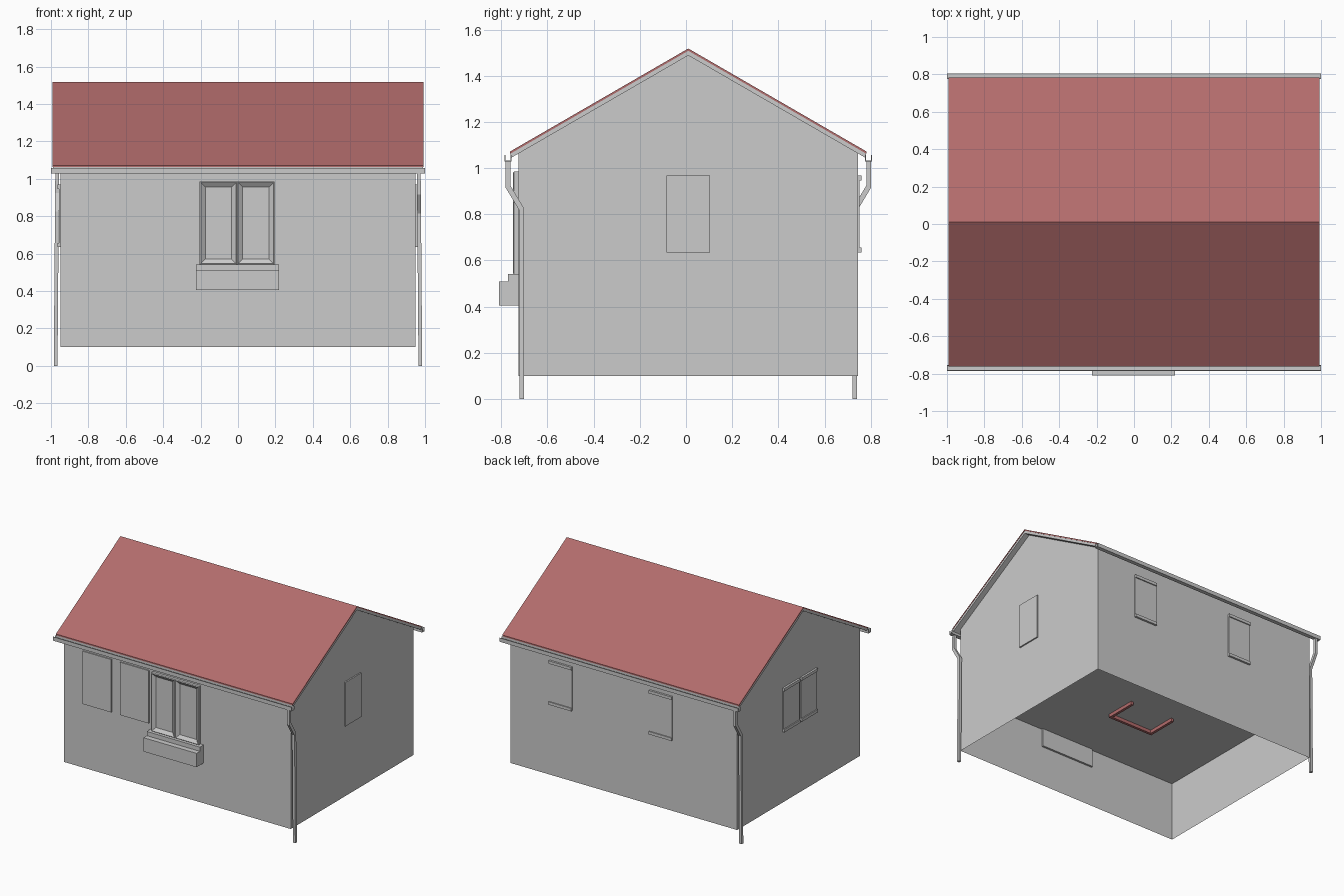
import bpy, bmesh

if "Cube" in bpy.data.objects:
    bpy.data.objects.remove(bpy.data.objects["Cube"])

red = bpy.data.materials.new("roof_red")
red.diffuse_color = (0.45, 0.15, 0.15, 1)
red.use_nodes = True
red.node_tree.nodes["Principled BSDF"].inputs["Base Color"].default_value = red.diffuse_color


def finish(name, bm, mat=None):
    bmesh.ops.recalc_face_normals(bm, faces=bm.faces)
    me = bpy.data.meshes.new(name)
    bm.to_mesh(me)
    bm.free()
    ob = bpy.data.objects.new(name, me)
    bpy.context.collection.objects.link(ob)
    if mat:
        me.materials.append(mat)
    return ob


def prism(name, yz, x0, x1, mat=None, open_bottom=False, lean=0.0):
    """Extrude a (y, z) profile along x; lean shifts x towards the foot."""
    bm = bmesh.new()
    f = bm.faces.new([bm.verts.new((x0, y, z)) for y, z in yz])
    new = bmesh.ops.extrude_face_region(bm, geom=[f])["geom"]
    for v in new:
        if isinstance(v, bmesh.types.BMVert):
            v.co.x = x1
    if lean:
        for v in bm.verts:
            v.co.x += lean * (1 - v.co.z)
    if open_bottom:
        low = min(z for _, z in yz) + 1e-4
        flat = [g for g in bm.faces if all(v.co.z < low for v in g.verts)]
        bmesh.ops.delete(bm, geom=flat, context='FACES')
    return finish(name, bm, mat)


def box(name, x, y, z, mat=None):
    return prism(name, [(y[0], z[0]), (y[1], z[0]), (y[1], z[1]), (y[0], z[1])], x[0], x[1], mat)


W, YF, YB, MID = 0.95, -0.725, 0.745, 0.01
SLOPE = 0.445 / 0.77


def chevron(top, bottom, half):
    e = SLOPE * half
    return [(MID - half, top - e), (MID, top), (MID + half, top - e),
            (MID + half, bottom - e), (MID, bottom), (MID - half, bottom - e)]


# Walls, open underneath, with an inner floor
wall_top = 1.493 - SLOPE * 0.735
prism("walls", [(YF, 0.1), (YB, 0.1), (YB, wall_top), (MID, 1.493), (YF, wall_top)],
      -W, W, open_bottom=True)
box("inner_floor", (-W + .003, W - .003), (YF + .003, YB - .003), (0.54, 0.545))
# Brown frame under the floor
box("under_floor_rail", (-0.38, 0.0), (-0.27, -0.25), (0.515, 0.54), red)
for x in (-0.38, -0.02):
    box("under_floor_arm", (x, x + 0.02), (-0.25, -0.03), (0.515, 0.54), red)

# Roof: grey boards with a thin red covering
prism("roof_boards", chevron(1.508, 1.488, 0.77), -0.99, 0.99)
prism("roof_covering", chevron(1.518, 1.508, 0.772), -0.992, 0.992, red)

# Gutters (open troughs) and one downpipe at each of two opposite corners
for name, s, yo, px in (("front", -1, -0.785, 0.967), ("back", 1, 0.805, -0.967)):
    i = -s  # inward direction
    t, w = 0.004, 0.03
    prism(name + "_gutter",
          [(yo, 1.057), (yo, 1.028), (yo + i * w, 1.028), (yo + i * w, 1.057),
           (yo + i * (w - t), 1.057), (yo + i * (w - t), 1.032),
           (yo + i * t, 1.032), (yo + i * t, 1.057)], -1, 1)
    a, b = yo + i * 0.004, yo + i * 0.064
    p = i * 0.02
    prism(name + "_downpipe",
          [(a, 1.03), (a, 0.915), (b, 0.815), (b, 0), (b + p, 0),
           (b + p, 0.825), (a + p, 0.925), (a + p, 1.03)],
          px - 0.01, px + 0.01, lean=0.008 if px > 0 else -0.008)

# Front shutters
for n, x in (("outer", -0.79), ("inner", -0.475)):
    box("front_panel_" + n, (x, x + 0.24), (YF - 0.008, YF + 0.01), (0.585, 0.985))

# Main front window: two sashes with sloping reveals
for n, x0 in (("left", -0.205), ("right", -0.005)):
    x1, z0, z1 = x0 + 0.2, 0.54, 0.985
    bm = bmesh.new()

    def ring(d, y, dz=0.0):
        return [bm.verts.new(c) for c in ((x0 + d, y, z0 + d + dz), (x1 - d, y, z0 + d + dz),
                                          (x1 - d, y, z1 - d), (x0 + d, y, z1 - d))]
    rings = [ring(0, YF + 0.01), ring(0, -0.745), ring(0.006, -0.749), ring(0.03, -0.731)]
    for r, q in zip(rings, rings[1:]):
        for k in range(4):
            bm.faces.new((r[k], r[(k + 1) % 4], q[(k + 1) % 4], q[k]))
    bm.faces.new(rings[-1])
    bm.faces.new(rings[0][::-1])
    finish("front_sash_" + n, bm)

# Stepped planter under the main window
prism("planter", [(-0.71, 0.405), (-0.81, 0.405), (-0.81, 0.51), (-0.77, 0.51),
                  (-0.77, 0.542), (-0.71, 0.542)], -0.225, 0.22)

# Small windows: pane with lintel and sill on back and left walls
Z0, Z1 = 0.635, 0.968
for x in (0.43, -0.41):
    box("back_pane", (x, x + 0.19), (YB - .01, YB + .007), (Z0, Z1))
    box("back_lintel", (x, x + 0.19), (YB - .01, YB + .015), (Z1 - .022, Z1))
    box("back_sill", (x, x + 0.19), (YB - .01, YB + .015), (Z0, Z0 + .022))
for y in (0.01, -0.2):
    box("left_pane", (-W - .007, -W + .01), (y, y + 0.19), (Z0, Z1))
    box("left_lintel", (-W - .015, -W + .01), (y, y + 0.19), (Z1 - .022, Z1))
    box("left_sill", (-W - .015, -W + .01), (y, y + 0.19), (Z0, Z0 + .022))
box("right_pane", (W - .01, W + .01), (-0.085, 0.105), (Z0, Z1))
